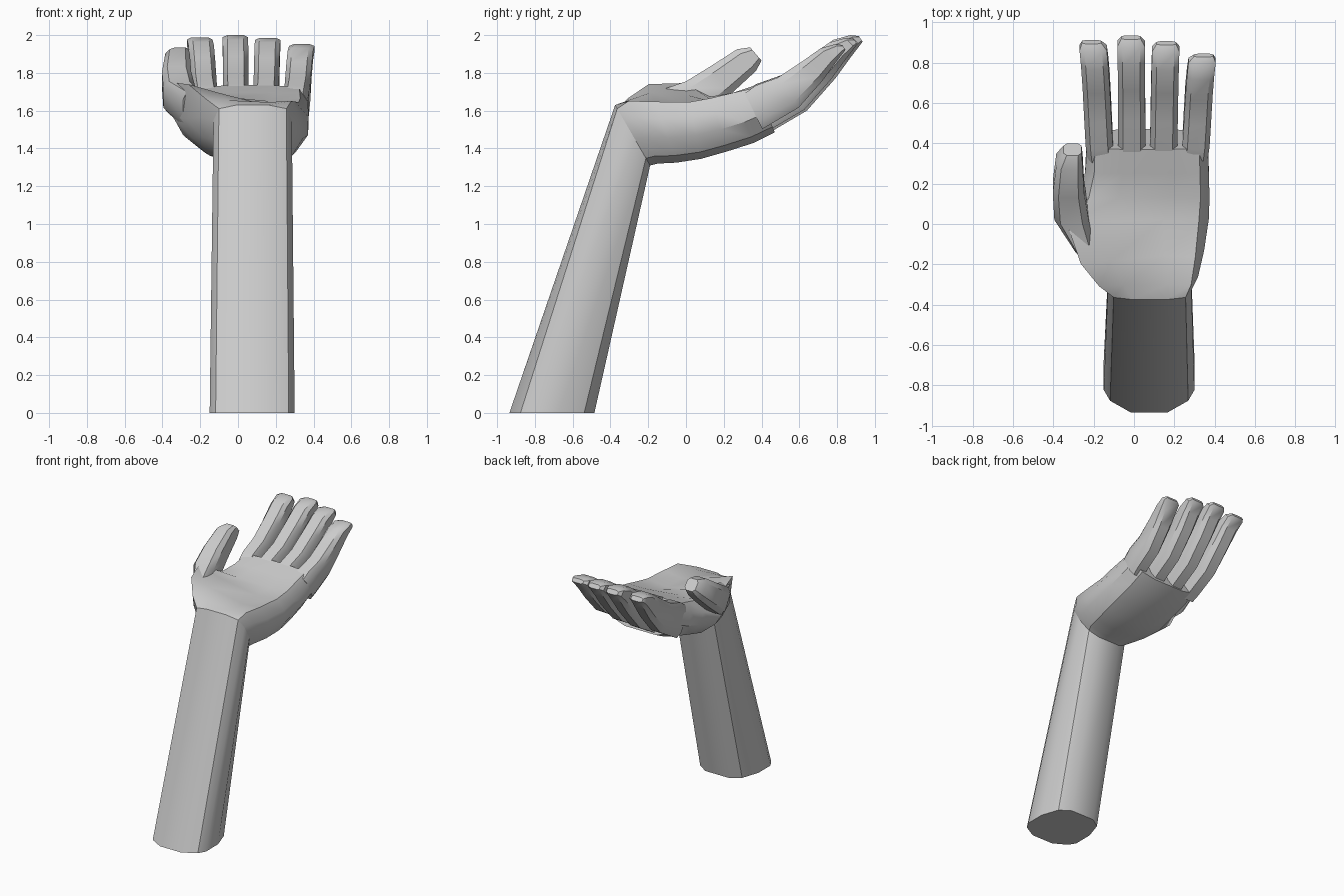
import bpy, bmesh
from mathutils import Vector

cube = bpy.data.objects.get("Cube")
if cube:
    bpy.data.objects.remove(cube, do_unlink=True)

grey = bpy.data.materials.new("light_grey")
grey.use_nodes = True
grey.diffuse_color = (0.6, 0.6, 0.6, 1)
grey.node_tree.nodes["Principled BSDF"].inputs["Base Color"].default_value = (0.6, 0.6, 0.6, 1)


def loft(name, rings, angle=0.6):
    """Skin a list of equal rings and close both ends."""
    bm = bmesh.new()
    loops = [[bm.verts.new(p) for p in ring] for ring in rings]
    n = len(loops[0])
    for a, b in zip(loops, loops[1:]):
        for i in range(n):
            j = (i + 1) % n
            bm.faces.new((a[i], a[j], b[j], b[i]))
    bm.faces.new(loops[0])
    bm.faces.new(loops[-1])
    bmesh.ops.recalc_face_normals(bm, faces=bm.faces)
    mesh = bpy.data.meshes.new(name)
    bm.to_mesh(mesh)
    bm.free()
    mesh.materials.append(grey)
    obj = bpy.data.objects.new(name, mesh)
    bpy.context.collection.objects.link(obj)
    bpy.ops.object.select_all(action='DESELECT')
    obj.select_set(True)
    bpy.context.view_layer.objects.active = obj
    bpy.ops.object.shade_smooth_by_angle(angle=angle)
    return obj


# Unit cross-section of arm and palm: u runs across, v from back (0) to palm side (1)
OUTLINE = [(.07, 1), (.3, 1), (.7, 1), (.93, 1), (1, .75), (1, .42), (.9, .12),
           (.72, 0), (.28, 0), (.1, .12), (0, .42), (0, .75)]


def section(top, back, left, right, back_left, back_right, lifts):
    ring = []
    for i, (u, v) in enumerate(OUTLINE):
        lo = back_left + (left - back_left) * v
        hi = back_right + (right - back_right) * v
        if i < 4:
            v += lifts[i]
        t, b = Vector((0, *top)), Vector((0, *back))
        p = b.lerp(t, v)
        p.x = lo + (hi - lo) * u
        ring.append(p)
    return ring


# Forearm and palm share the wrist ring
base = section((-.935, 0), (-.485, 0), -.15, .30, -.15, .30, (-.13, 0, 0, -.13))
wrist = section((-.375, 1.63), (-.19, 1.31), -.13, .285, -.13, .285, (-.06, 0, 0, -.06))
loft("forearm", [base, wrist])
loft("palm", [
    wrist,
    section((-.30, 1.645), (-.15, 1.32), -.21, .32, -.16, .31, (.06, .03, 0, .02)),
    section((-.16, 1.635), (-.05, 1.325), -.31, .35, -.19, .34, (.34, .20, -.02, .04)),
    section((.02, 1.64), (.08, 1.345), -.385, .375, -.22, .365, (.36, .14, -.04, .02)),
    section((.13, 1.66), (.22, 1.385), -.27, .375, -.23, .37, (.05, 0, -.04, .02)),
    section((.25, 1.695), (.36, 1.43), -.24, .37, -.24, .37, (0, 0, 0, 0)),
    section((.37, 1.735), (.47, 1.485), -.235, .365, -.235, .365, (-.05, 0, 0, -.05)),
])

# Fingers: chamfered boxes following a curled side profile
CHAMFER = [(-.32, 1), (.32, 1), (.5, .8), (.5, .2), (.3, 0), (-.3, 0), (-.5, .2), (-.5, .8)]
TOP = [(.30, 1.69), (.37, 1.74), (.51, 1.79), (.66, 1.89), (.78, 1.975), (.87, 2.0), (.915, 1.995)]
BACK = [(.41, 1.465), (.47, 1.50), (.64, 1.60), (.79, 1.77), (.87, 1.88), (.92, 1.945), (.935, 1.965)]
PIVOT = Vector((.37, 1.70))


def finger(name, x_base, x_tip, length):
    rings = []
    for i, (t, b) in enumerate(zip(TOP, BACK)):
        f = i / (len(TOP) - 1)
        t, b = (PIVOT + (Vector(q) - PIVOT) * length for q in (t, b))
        width = .135 if i < len(TOP) - 1 else .095
        x = x_base + (x_tip - x_base) * f
        rings.append([(x + u * width, *b.lerp(t, v)) for u, v in CHAMFER])
    loft(name, rings)


finger("index_finger", -.165, -.21, .96)
finger("middle_finger", -.01, -.015, 1)
finger("ring_finger", .145, .16, .95)
finger("little_finger", .30, .345, .84)

# Thumb: tapering chamfered box rising from the mound
thumb = []
for x, top, back, width in [
    (-.24, (-.16, 1.70), (-.06, 1.50), .10),
    (-.31, (.0, 1.755), (.10, 1.58), .17),
    (-.325, (.13, 1.835), (.24, 1.69), .155),
    (-.32, (.27, 1.925), (.37, 1.81), .13),
    (-.305, (.34, 1.935), (.40, 1.865), .09),
]:
    t, b = Vector(top), Vector(back)
    thumb.append([(x + u * width, *b.lerp(t, v)) for u, v in CHAMFER])
loft("thumb", thumb)
